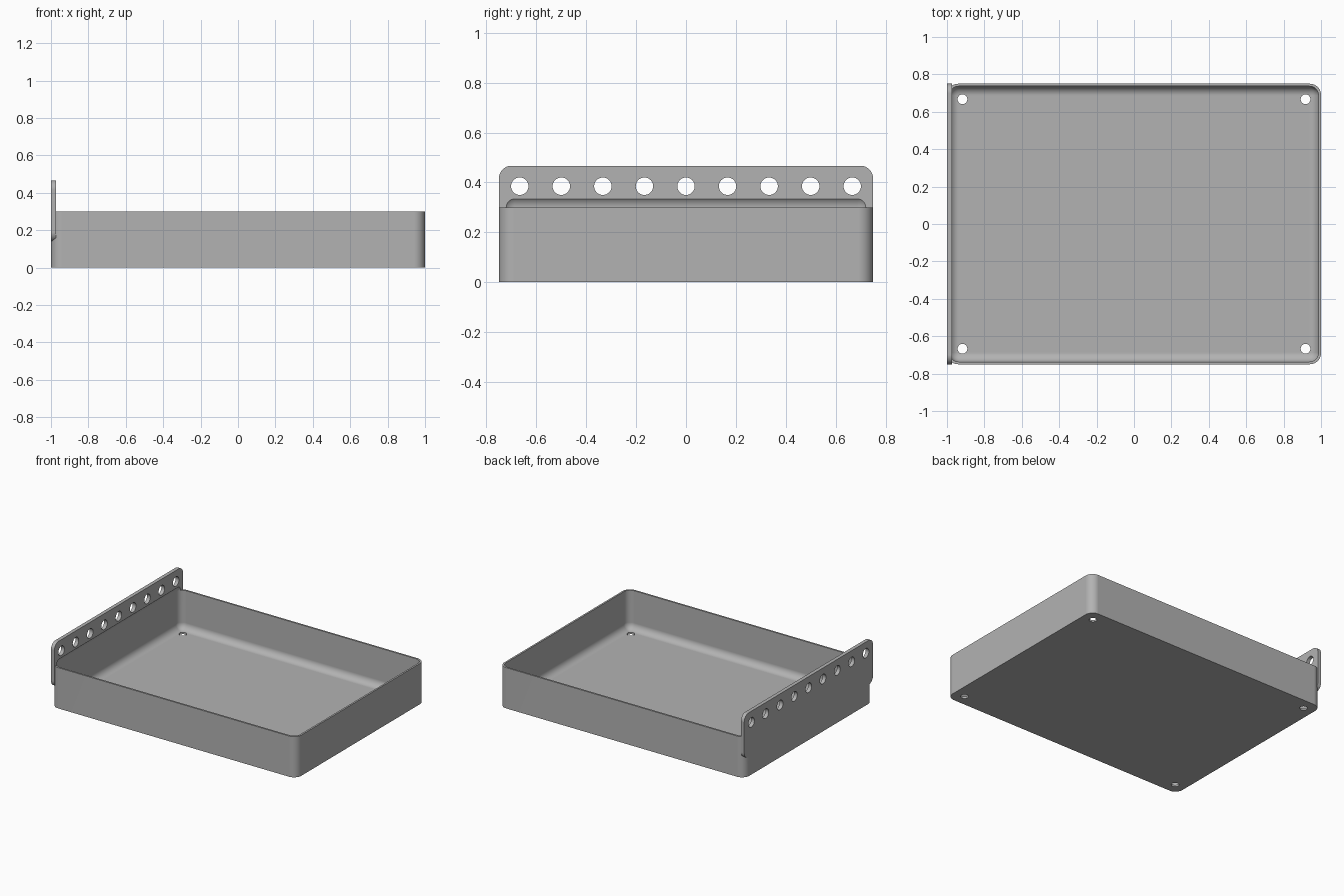
import bpy, bmesh, math
from mathutils import Matrix, Vector

if "Cube" in bpy.data.objects:
    bpy.data.objects.remove(bpy.data.objects["Cube"], do_unlink=True)

WALL = 0.0133
LENGTH, WIDTH, HEIGHT = 2.0, 1.5, 0.3
PLATE = 0.027

grey = bpy.data.materials.new("plain grey")
grey.use_nodes = True
colour = (0.45, 0.45, 0.45, 1)
grey.diffuse_color = colour
grey.node_tree.nodes["Principled BSDF"].inputs["Base Color"].default_value = colour


def make_object(name, bm):
    mesh = bpy.data.meshes.new(name)
    bmesh.ops.recalc_face_normals(bm, faces=bm.faces)
    bm.to_mesh(mesh)
    bm.free()
    ob = bpy.data.objects.new(name, mesh)
    bpy.context.collection.objects.link(ob)
    mesh.materials.append(grey)
    return ob


def rounded_box(name, low, high, radius, axis=None, segments=10):
    """Box with rounded edges: all of them, or only those along one axis."""
    low, high = Vector(low), Vector(high)
    bm = bmesh.new()
    bmesh.ops.create_cube(bm, size=1)
    bmesh.ops.scale(bm, vec=high - low, verts=bm.verts)
    bmesh.ops.translate(bm, vec=(low + high) / 2, verts=bm.verts)
    edges = []
    for e in bm.edges:
        d = (e.verts[1].co - e.verts[0].co).normalized()
        if axis is None or abs(d[axis]) > 0.9:
            edges.append(e)
    bmesh.ops.bevel(bm, geom=edges, offset=radius, segments=segments,
                    profile=0.5, affect='EDGES')
    return make_object(name, bm)


def hole_cutters(name, centres, radius, depth, rotation):
    """Several round pins in one mesh."""
    bm = bmesh.new()
    for c in centres:
        bmesh.ops.create_cone(bm, cap_ends=True, segments=32, radius1=radius,
                              radius2=radius, depth=depth,
                              matrix=Matrix.Translation(c) @ rotation)
    return make_object(name, bm)


def combine(target, tool, operation):
    mod = target.modifiers.new(operation.lower(), 'BOOLEAN')
    mod.operation = operation
    mod.solver = 'EXACT'
    mod.object = tool
    bpy.context.view_layer.objects.active = target
    bpy.ops.object.modifier_apply(modifier=mod.name)
    bpy.data.objects.remove(tool, do_unlink=True)


x, y = LENGTH / 2, WIDTH / 2

# Tray block with upright rounded corners
tray = rounded_box("tray", (-x, -y, 0), (x, y, HEIGHT), 0.06, axis=2)

# Upright hanging plate along one end
plate = rounded_box("hanging_plate", (-x, -y, 0.14), (-x + PLATE, y, 0.467), 0.05, axis=0)
combine(tray, plate, 'UNION')

# Hollow with rounded edges, which also grooves the plate above the rim
hollow = rounded_box("hollow", (-x + WALL, -y + WALL, WALL),
                     (x - WALL, y - WALL, 0.35), 0.05)
combine(tray, hollow, 'DIFFERENCE')

# Row of round holes in the plate
row = [Vector((-x, i / 6, 0.385)) for i in range(-4, 5)]
combine(tray, hole_cutters("plate_holes", row, 0.035, 0.2,
                           Matrix.Rotation(math.pi / 2, 4, 'Y')), 'DIFFERENCE')

# Drain hole in each floor corner
corners = [Vector((sx * 0.917, sy * 0.667, 0)) for sx in (-1, 1) for sy in (-1, 1)]
combine(tray, hole_cutters("floor_holes", corners, 0.026, 0.1, Matrix()), 'DIFFERENCE')

# Smooth fillets with crisp edges
bpy.ops.object.select_all(action='DESELECT')
tray.select_set(True)
bpy.context.view_layer.objects.active = tray
bpy.ops.object.shade_smooth_by_angle(angle=math.radians(30))
normals = tray.modifiers.new("flat_face_normals", 'WEIGHTED_NORMAL')
normals.keep_sharp = True
